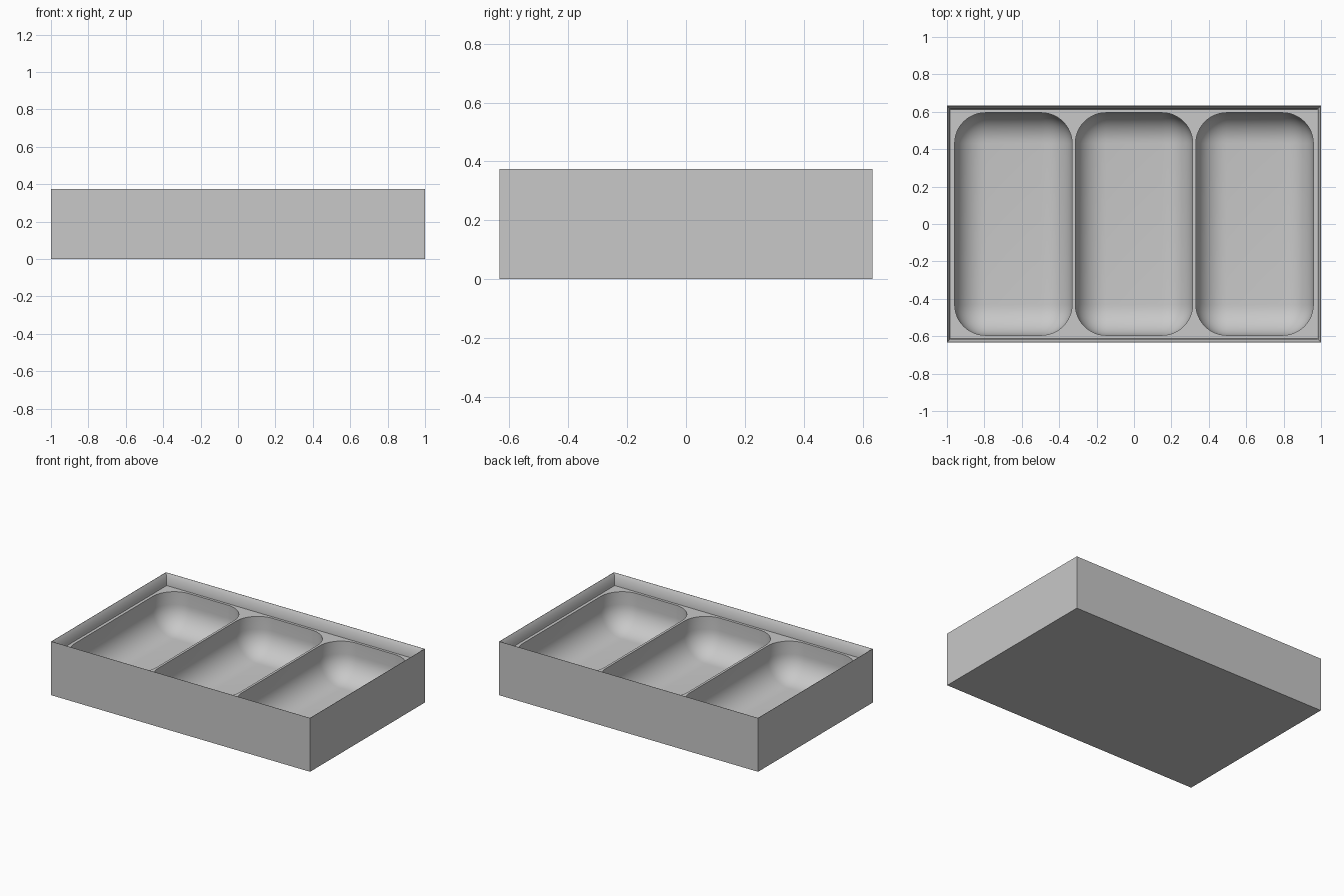
import bpy, bmesh

if "Cube" in bpy.data.objects:
    bpy.data.objects.remove(bpy.data.objects["Cube"], do_unlink=True)

HALF_X, HALF_Y, HEIGHT = 1.0, 0.633, 0.375
LEDGE_Z, FLOOR_Z = 0.295, 0.04
POCKET_X, POCKET_Y, POCKET_R = 0.628, 1.19, 0.165

grey = bpy.data.materials.new("light_grey")
grey.use_nodes = True
colour = (0.58, 0.58, 0.58, 1.0)
grey.diffuse_color = colour
grey.node_tree.nodes["Principled BSDF"].inputs["Base Color"].default_value = colour


def add_object(name, bm):
    bmesh.ops.recalc_face_normals(bm, faces=bm.faces)
    mesh = bpy.data.meshes.new(name)
    bm.to_mesh(mesh)
    bm.free()
    mesh.materials.append(grey)
    obj = bpy.data.objects.new(name, mesh)
    bpy.context.collection.objects.link(obj)
    return obj


def rectangle_loft(name, rings):
    """Stack rectangles given as (inset from the outer wall, height)."""
    bm = bmesh.new()
    loops = []
    for inset, z in rings:
        x, y = HALF_X - inset, HALF_Y - inset
        loops.append([bm.verts.new((sx * x, sy * y, z))
                      for sx, sy in ((-1, -1), (1, -1), (1, 1), (-1, 1))])
    for low, high in zip(loops, loops[1:]):
        for i in range(4):
            j = (i + 1) % 4
            bm.faces.new((low[i], low[j], high[j], high[i]))
    bm.faces.new(loops[0][::-1])
    bm.faces.new(loops[-1])
    return add_object(name, bm)


def pocket_cutter(x):
    """Box with rounded upright and bottom edges, open end upward."""
    top = LEDGE_Z + 0.03
    bm = bmesh.new()
    bmesh.ops.create_cube(bm, size=1)
    for v in bm.verts:
        v.co.x = v.co.x * POCKET_X + x
        v.co.y *= POCKET_Y
        v.co.z = top if v.co.z > 0 else FLOOR_Z
    edges = [e for e in bm.edges if min(v.co.z for v in e.verts) < top - 0.01]
    bmesh.ops.bevel(bm, geom=edges, offset=POCKET_R, offset_type='OFFSET',
                    segments=12, profile=0.5, affect='EDGES')
    return add_object("pocket_cutter", bm)


# Solid block
tray = rectangle_loft("compartment_tray", [(0, 0), (0, HEIGHT)])

# Chamfered rim recess, then three rounded pockets
cutters = [rectangle_loft("rim_cutter", [(0.02, LEDGE_Z), (0.017, 0.352),
                                         (0.002, HEIGHT), (0.002, HEIGHT + 0.05)])]
cutters += [pocket_cutter(i * 0.645) for i in (-1, 0, 1)]

bpy.ops.object.select_all(action='DESELECT')
tray.select_set(True)
bpy.context.view_layer.objects.active = tray
for cutter in cutters:
    cutter.hide_render = True
    mod = tray.modifiers.new("cut", 'BOOLEAN')
    mod.operation = 'DIFFERENCE'
    mod.solver = 'EXACT'
    mod.object = cutter
    bpy.ops.object.modifier_apply(modifier=mod.name)
    bpy.data.objects.remove(cutter, do_unlink=True)

# One colour, smooth pockets, sharp rim
tray.data.materials.clear()
tray.data.materials.append(grey)
bpy.ops.object.shade_smooth_by_angle(angle=0.6)
